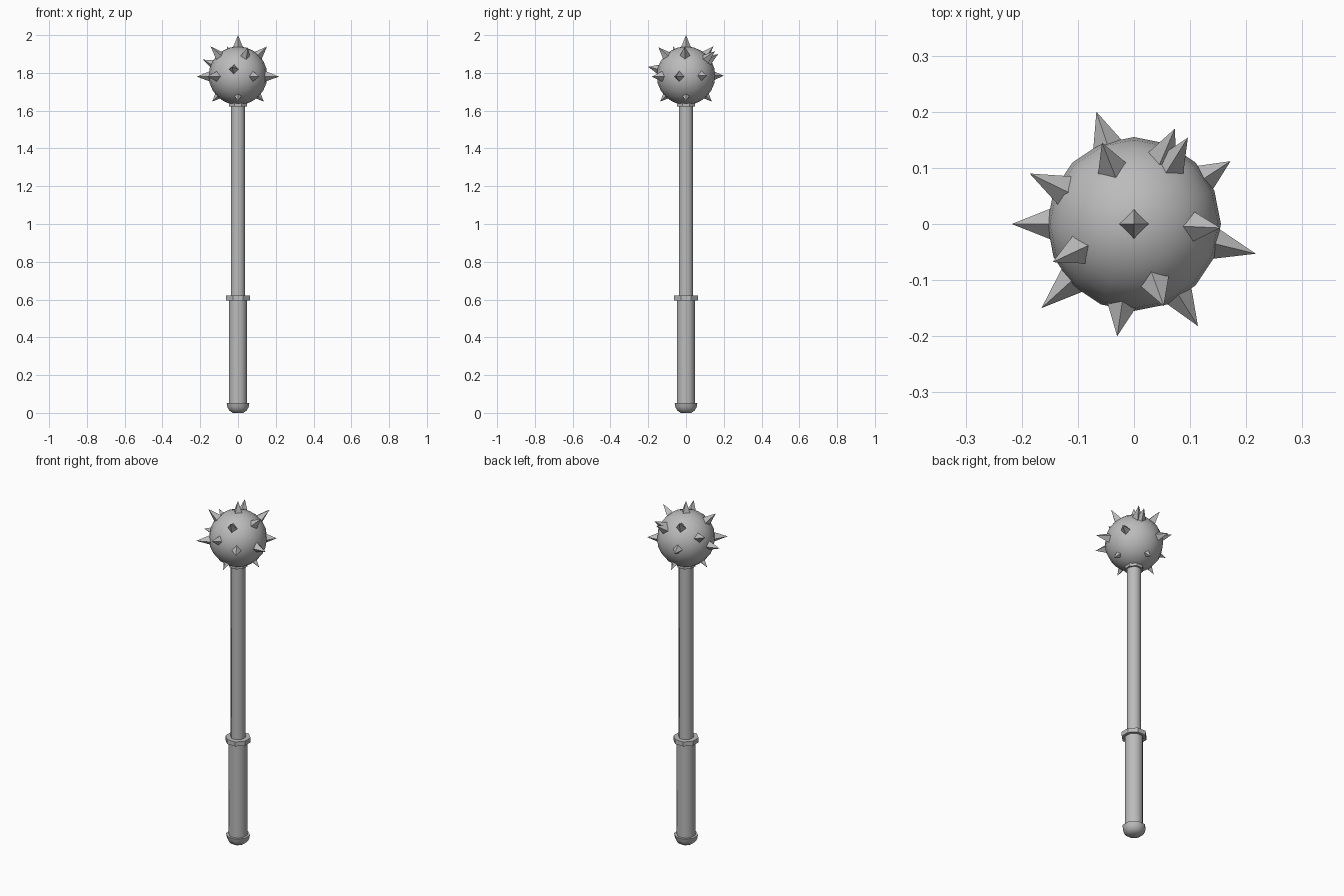
import bpy, math
from mathutils import Vector

if "Cube" in bpy.data.objects:
    bpy.data.objects.remove(bpy.data.objects["Cube"])

steel = bpy.data.materials.new("grey_steel")
steel.diffuse_color = (0.5, 0.5, 0.5, 1)
steel.use_nodes = True
steel.node_tree.nodes["Principled BSDF"].inputs["Base Color"].default_value = steel.diffuse_color

SIDES = 8
HEAD_Z, HEAD_R = 1.785, 0.155


def finish(name, angle=None):
    ob = bpy.context.object
    ob.name = name
    ob.data.materials.append(steel)
    if angle:
        bpy.ops.object.shade_smooth_by_angle(angle=math.radians(angle))
    return ob


def lathe(name, profile, angle):
    """Eight-sided turned part, flats facing the axes; profile gives (half width, z)."""
    k = 1 / math.cos(math.pi / SIDES)
    verts, faces = [], []
    for r, z in profile:
        for i in range(SIDES):
            a = 2 * math.pi * (i + 0.5) / SIDES
            verts.append((r * k * math.cos(a), r * k * math.sin(a), z))
    for j in range(len(profile) - 1):
        for i in range(SIDES):
            n = (i + 1) % SIDES
            a, b = j * SIDES, (j + 1) * SIDES
            faces.append((a + i, a + n, b + n, b + i))
    faces.append(tuple(reversed(range(SIDES))))
    faces.append(tuple(range(len(verts) - SIDES, len(verts))))
    me = bpy.data.meshes.new(name)
    me.from_pydata(verts, [], faces)
    ob = bpy.data.objects.new(name, me)
    bpy.context.collection.objects.link(ob)
    bpy.ops.object.select_all(action='DESELECT')
    bpy.context.view_layer.objects.active = ob
    ob.select_set(True)
    return finish(name, angle)


# Handle parts, bottom to top
lathe("pommel", [(0.028, 0), (0.046, 0.012), (0.056, 0.03), (0.06, 0.052)], 50)
lathe("grip", [(0.047, 0.04), (0.047, 0.6)], 50)
lathe("grip_collar", [(0.063, 0.596), (0.063, 0.622)], 30)
lathe("shaft", [(0.037, 0.6), (0.037, 1.66)], 50)
lathe("head_collar", [(0.047, 1.623), (0.047, 1.648)], 30)

# Round head
bpy.ops.mesh.primitive_uv_sphere_add(segments=16, ring_count=12, radius=HEAD_R,
                                     location=(0, 0, HEAD_Z))
finish("head", 40)

# Spike tips relative to the head centre: top, upper, middle and lower rings
tips = [
    (0, 0, 0.215),
    (0.154, -0.007, 0.155), (0.096, 0.154, 0.13), (-0.057, 0.145, 0.155),
    (-0.145, -0.068, 0.155), (0.053, -0.146, 0.15), (0.073, 0.17, 0.115),
    (0.172, 0.112, 0), (-0.067, 0.2, 0), (-0.186, 0.09, 0.085),
    (-0.218, 0, -0.005), (-0.165, -0.15, -0.005), (-0.03, -0.2, 0.047),
    (0.114, -0.182, -0.005), (0.217, -0.053, -0.005),
    (0.137, 0, -0.137), (0, 0.137, -0.137), (-0.137, 0, -0.137), (0, -0.137, -0.137),
]
for i, t in enumerate(tips):
    tip = Vector(t)
    d = tip.normalized()
    base = 0.132 if tip.length > 0.2 else 0.115
    bpy.ops.mesh.primitive_cone_add(
        vertices=4, radius1=0.034, radius2=0, depth=tip.length - base,
        location=Vector((0, 0, HEAD_Z)) + d * (tip.length + base) / 2,
        rotation=d.to_track_quat('Z', 'Y').to_euler())
    finish(f"spike_{i + 1}")
